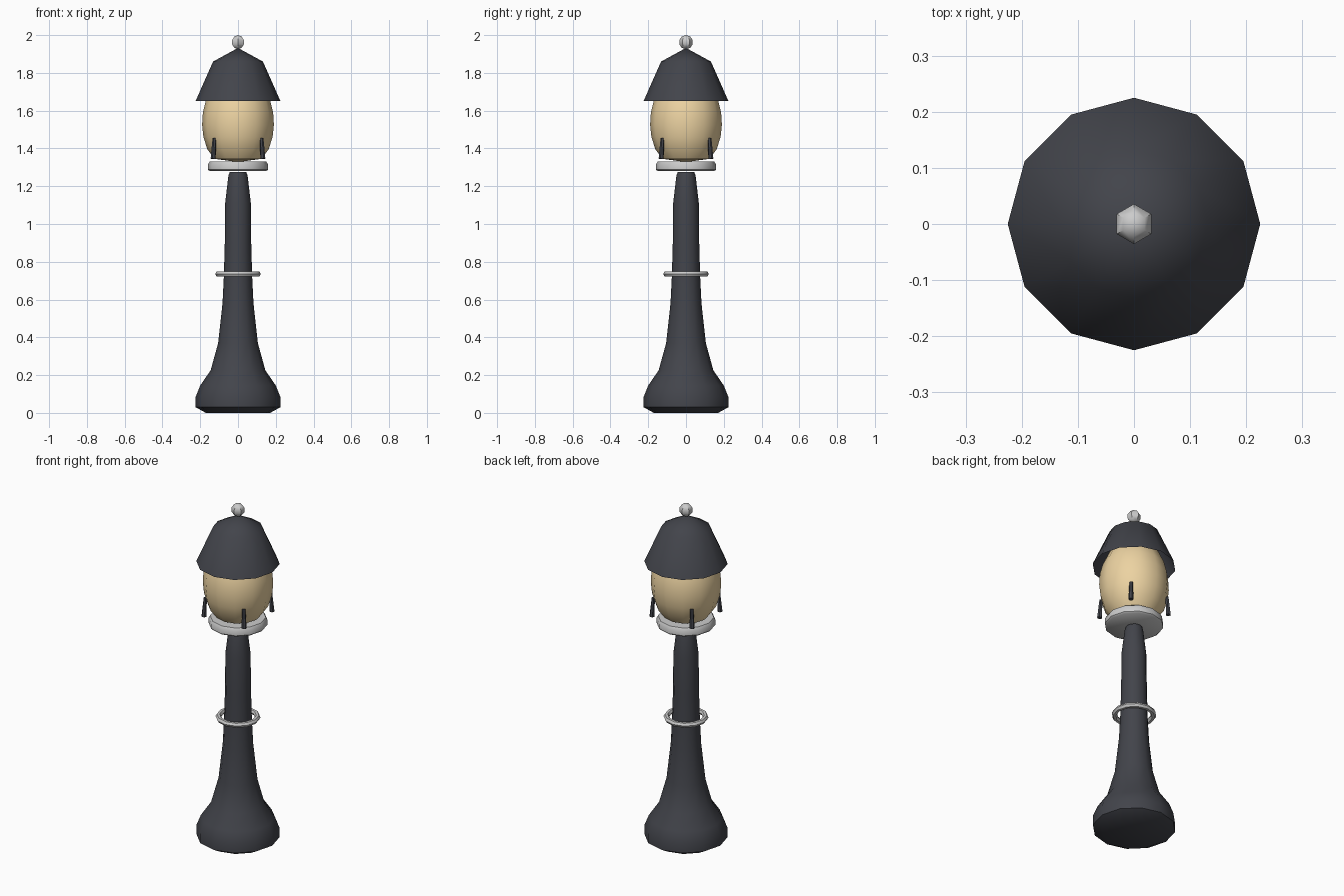
import bpy, bmesh, math

if "Cube" in bpy.data.objects:
    bpy.data.objects.remove(bpy.data.objects["Cube"])


def material(name, rgb):
    m = bpy.data.materials.new(name)
    m.diffuse_color = (*rgb, 1)
    m.use_nodes = True
    m.node_tree.nodes["Principled BSDF"].inputs["Base Color"].default_value = m.diffuse_color
    return m


IRON = material("dark_iron", (0.055, 0.058, 0.07))
GLASS = material("warm_glass", (0.84, 0.65, 0.36))


def finish(obj, name, mat=None, angle=45):
    obj.name = name
    if mat:
        obj.data.materials.append(mat)
    bpy.ops.object.select_all(action='DESELECT')
    obj.select_set(True)
    bpy.context.view_layer.objects.active = obj
    bpy.ops.object.shade_smooth_by_angle(angle=math.radians(angle))
    return obj


def lathe(name, profile, sides=12, mat=None):
    """Revolve (radius, z) points about z; zero radius closes to a pole."""
    bm = bmesh.new()
    rings = []
    for r, z in profile:
        n = sides if r > 0 else 1
        rings.append([bm.verts.new((r * math.cos(math.tau * i / sides),
                                    r * math.sin(math.tau * i / sides), z))
                      for i in range(n)])
    for a, b in zip(rings, rings[1:]):
        for i in range(sides):
            j = (i + 1) % sides
            quad = [a[i % len(a)], a[j % len(a)], b[j % len(b)], b[i % len(b)]]
            bm.faces.new(list(dict.fromkeys(quad)))
    me = bpy.data.meshes.new(name)
    bm.to_mesh(me)
    bm.free()
    obj = bpy.data.objects.new(name, me)
    bpy.context.collection.objects.link(obj)
    return finish(obj, name, mat)


# Flared post
lathe("post", [(0, 0), (0.17, 0), (0.224, 0.03), (0.224, 0.085), (0.2, 0.145),
               (0.145, 0.225), (0.105, 0.37), (0.082, 0.58), (0.075, 0.72),
               (0.07, 0.9), (0.068, 1.11), (0.051, 1.255), (0.044, 1.275),
               (0, 1.275)], mat=IRON)

# Collar ring around the post
bpy.ops.mesh.primitive_torus_add(major_segments=12, minor_segments=6,
                                 major_radius=0.106, minor_radius=0.015,
                                 location=(0, 0, 0.735))
finish(bpy.context.object, "collar_ring")

# Gallery plate under the globe
lathe("gallery_plate", [(0, 1.28), (0.15, 1.28), (0.159, 1.288), (0.159, 1.315),
                        (0.15, 1.33), (0, 1.33)])

# Glass globe
lathe("globe", [(0, 1.328), (0.125, 1.345), (0.162, 1.395), (0.183, 1.46),
                (0.19, 1.525), (0.186, 1.59), (0.171, 1.65), (0.135, 1.73),
                (0.075, 1.78), (0, 1.795)], mat=GLASS)

# Four prongs on the diagonals, leaning in slightly
for i in range(4):
    a = math.radians(45 + 90 * i)
    bpy.ops.mesh.primitive_cone_add(
        vertices=6, radius1=0.014, radius2=0.009, depth=0.11,
        location=(0.182 * math.cos(a), 0.182 * math.sin(a), 1.40),
        rotation=(0, math.radians(-4), a))
    finish(bpy.context.object, f"prong_{i + 1}", IRON)

# Open hood
lathe("hood", [(0.225, 1.65), (0.132, 1.86), (0, 1.932)], mat=IRON)

# Finial ball
bpy.ops.mesh.primitive_uv_sphere_add(segments=6, ring_count=5, radius=0.0375,
                                     location=(0, 0, 1.9625))
finish(bpy.context.object, "finial")
